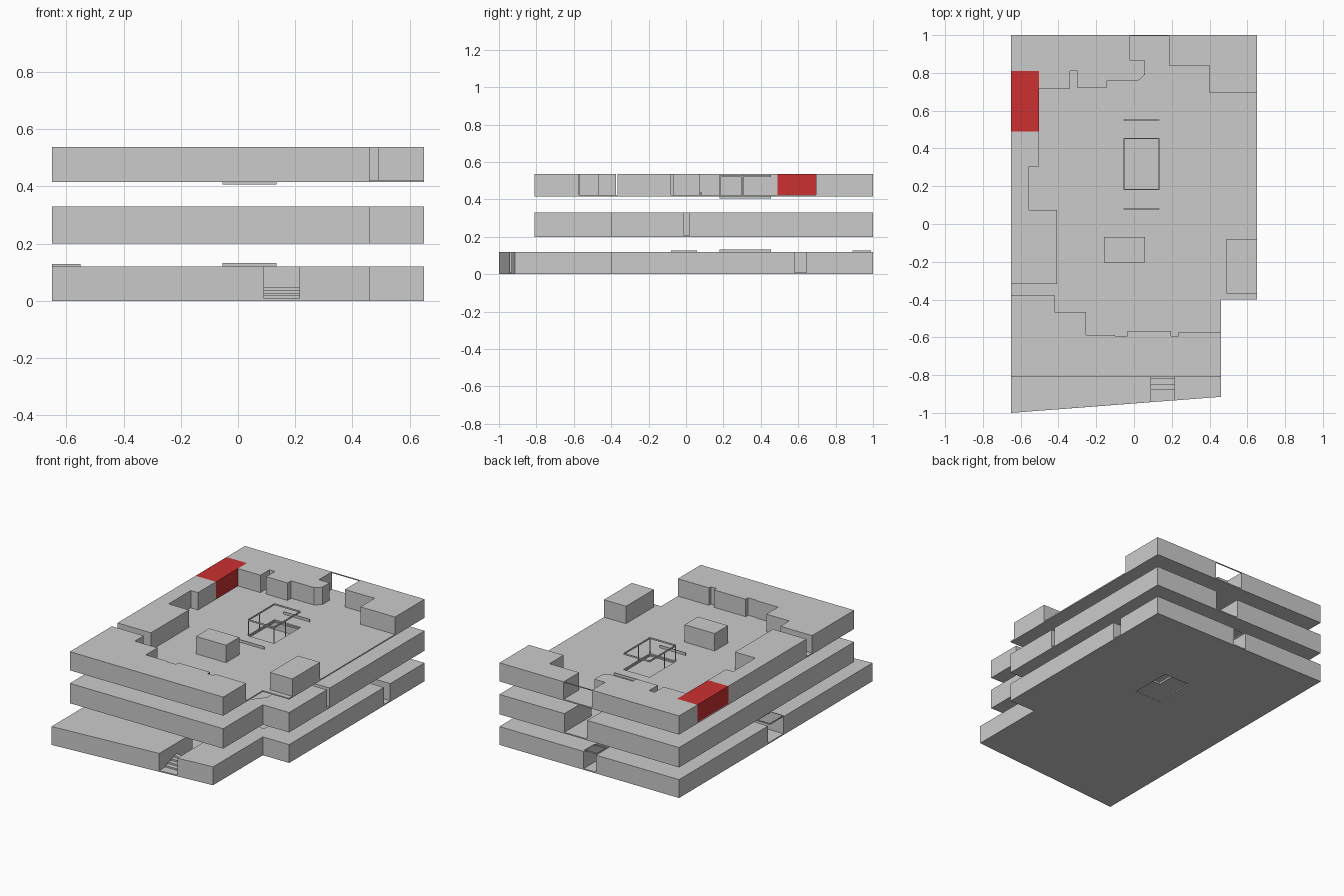
import bpy, bmesh

if "Cube" in bpy.data.objects:
    bpy.data.objects.remove(bpy.data.objects["Cube"])

def prism(name, pts, z0, z1):
    """Extrude a plan outline from z0 to z1."""
    bm = bmesh.new()
    base = bm.faces.new([bm.verts.new((x, y, z0)) for x, y in pts])
    ext = bmesh.ops.extrude_face_region(bm, geom=[base], use_keep_orig=True)
    for v in ext["geom"]:
        if isinstance(v, bmesh.types.BMVert):
            v.co.z = z1
    bmesh.ops.recalc_face_normals(bm, faces=bm.faces[:])
    me = bpy.data.meshes.new(name)
    bm.to_mesh(me)
    bm.free()
    ob = bpy.data.objects.new(name, me)
    bpy.context.collection.objects.link(ob)
    return ob

def rect(x0, x1, y0, y1):
    return [(x0, y0), (x1, y0), (x1, y1), (x0, y1)]

def box(name, x0, x1, y0, y1, z0, z1):
    return prism(name, rect(x0, x1, y0, y1), z0, z1)

def frame(name, x0, x1, y0, y1, z0, z1, t=0.004):
    """Thin rectangular band, open in the middle."""
    box(name + "_front", x0, x1, y0, y0 + t, z0, z1)
    box(name + "_back", x0, x1, y1 - t, y1, z0, z1)
    box(name + "_left", x0, x0 + t, y0 + t, y1 - t, z0, z1)
    box(name + "_right", x1 - t, x1, y0 + t, y1 - t, z0, z1)

W, T = 0.65, 0.008
HX0, HX1, HY0, HY1 = -0.055, 0.135, 0.18, 0.455
upper = [(-W, -.81), (.46, -.81), (.46, -.4), (W, -.4), (W, 1), (-W, 1)]
ground = [(-W, -1), (.46, -.915), (.46, -.4), (W, -.4), (W, 1), (-W, 1)]

# Floor slabs, with a stairwell opening in the lowest and highest
cutter = box("stairwell_cutter", HX0, HX1, HY0, HY1, -0.1, 0.1)
cutter.hide_render = True
cutter.hide_set(True)
cutter_top = box("stairwell_cutter_top", HX0, HX1, HY0, HY1, 0.38, 0.48)
cutter_top.hide_render = True
cutter_top.hide_set(True)
for name, pts, z, cut in (("ground_slab", ground, 0, cutter),
                          ("middle_slab", upper, .2, None),
                          ("top_slab", upper, .415, cutter_top)):
    slab = prism(name, pts, z, z + T)
    if cut:
        mod = slab.modifiers.new("stairwell", "BOOLEAN")
        mod.object, mod.operation, mod.solver = cut, "DIFFERENCE", "EXACT"

# Ground floor rooms, separated by entrances
g0, g1 = T, 0.12
prism("ground_front_left_room", [(-W, -1), (.09, -.943), (.09, -.6), (-.4, -.6),
                                 (-.4, -.08), (-W, -.08)], g0, g1)
prism("ground_front_right_room", [(.215, -.934), (.46, -.915), (.46, -.4), (W, -.4),
                                  (W, .58), (.4, .58), (.4, -.3), (.215, -.3)], g0, g1)
prism("ground_back_left_room", [(-W, .08), (-.4, .08), (-.4, .72), (-.05, .72),
                                (-.05, 1), (-W, 1)], g0, g1)
prism("ground_back_right_room", [(.04, .72), (.4, .72), (.4, .645), (W, .645),
                                 (W, 1), (.04, 1)], g0, g1)
frame("left_entrance_trim", -W, -.55, -.08, .06, g1, .128)
frame("back_entrance_trim", -.05, .04, .89, .99, g1, .128)
frame("ground_stairwell_trim", HX0, HX1, HY0, HY1, g1, .133)

# Entrance steps at the front
for i in range(4):
    box(f"entrance_step_{i}", .09, .215, -.88 + i * .03, -.76, T + i * .01, T + (i + 1) * .01)

# Middle floor rooms
m0, m1 = .2 + T, .33
prism("middle_front_left_room", [(-W, -.81), (.46, -.81), (.46, -.4), (W, -.4), (W, -.01),
                                 (.42, -.01), (.42, -.3), (.2, -.57), (-.4, -.57),
                                 (-.4, .1), (-W, .1)], m0, m1)
prism("middle_back_left_room", [(-W, .1), (-.4, .1), (-.4, .72), (.015, .72),
                                (.015, 1), (-W, 1)], m0, m1)
prism("middle_back_right_room", [(.18, .72), (.42, .72), (.42, .02), (W, .02),
                                 (W, 1), (.18, 1)], m0, m1)

# Top floor rooms
t0, t1 = .415 + T, .537
prism("top_back_left_room", [(-W, 1), (-.02, 1), (-.02, .865), (.057, .865), (.057, .79),
                             (.02, .757), (-.145, .757), (-.145, .72), (-.3, .72),
                             (-.3, .81), (-.34, .81), (-.34, .717), (-.503, .717),
                             (-.503, .81), (-W, .81)], t0, t1)
prism("top_back_right_room", [(.185, 1), (W, 1), (W, .694), (.4, .694), (.4, .84),
                              (.185, .84)], t0, t1)
prism("top_left_room", [(-W, .49), (-.503, .49), (-.503, .305), (-.555, .305), (-.555, .075),
                        (-.408, .075), (-.408, -.317), (-W, -.317)], t0, t1)
prism("top_front_room", [(-W, -.375), (-.42, -.375), (-.42, -.467), (-.255, -.467),
                         (-.255, -.588), (-.1, -.588), (-.1, -.593), (-.035, -.593),
                         (-.035, -.567), (.195, -.567), (.195, -.593), (.235, -.593),
                         (.235, -.573), (.46, -.573), (.46, -.81), (-W, -.81)], t0, t1)
box("top_right_room", .49, W, -.367, -.08, t0, t1)
box("kiosk", -.16, .057, -.205, -.068, t0, t1)

# Highlighted room
red = box("highlighted_room", -W, -.503, .49, .81, t0, t1)
mat = bpy.data.materials.new("highlight_red")
mat.diffuse_color = (.6, .03, .03, 1)
mat.use_nodes = True
mat.node_tree.nodes["Principled BSDF"].inputs["Base Color"].default_value = mat.diffuse_color
red.data.materials.append(mat)

# Doorway header at the back of the top floor
box("back_doorway_header", -.02, .185, .994, 1, .532, t1)

# Stairwell rails on the top floor
frame("stairwell_upper_rail", HX0, HX1, HY0, HY1, .52, .53)
frame("stairwell_lower_rim", HX0, HX1, HY0, HY1, .406, .415)
for x in (HX0, HX1 - .004):
    box("stairwell_post", x, x + .004, .298, .302, .42, .52)
    box("stairwell_corner_post", x, x + .004, HY0, HY0 + .004, .42, .52)
for y in (.078, .548):
    box("landing_rail", HX0, HX1, y, y + .004, t0, .44)
